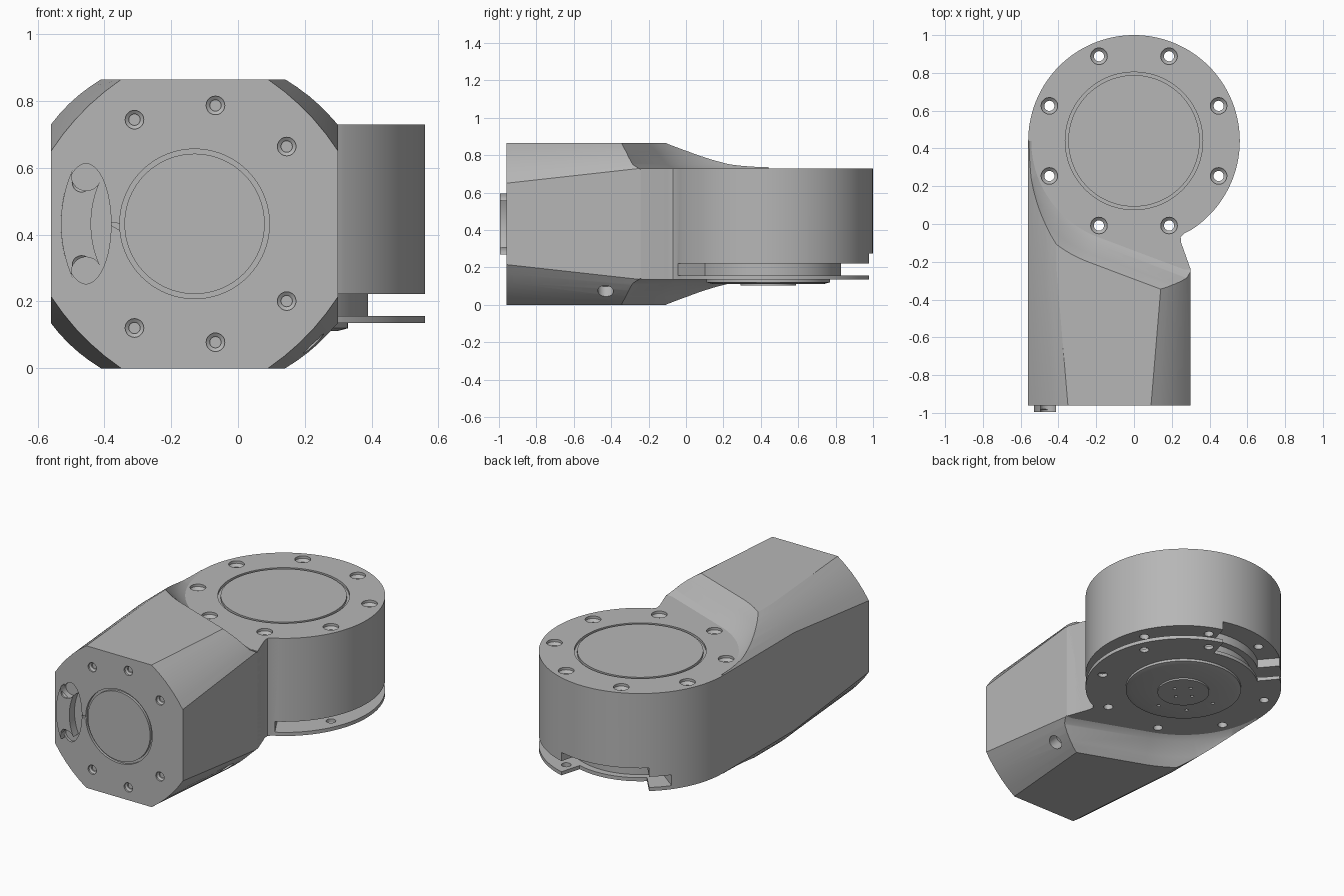
import bpy, bmesh
from math import cos, sin, radians, pi
from mathutils import Matrix, Vector

cube = bpy.data.objects.get("Cube")
if cube:
    bpy.data.objects.remove(cube, do_unlink=True)

grey = bpy.data.materials.new("satin_grey")
grey.use_nodes = True
GREY = (0.47, 0.47, 0.47, 1)
grey.diffuse_color = GREY
grey.node_tree.nodes["Principled BSDF"].inputs["Base Color"].default_value = GREY

HEIGHT = 0.865
LEFT, RIGHT, FRONT = -0.56, 0.30, -0.96
RADIUS = 0.56
AXIS = (0, 0.44)
LOW, HIGH = 0.135, 0.73
FACE = (-0.13, 0.4325)
# Local z of the front frame points out of the front face
FRONT_FRAME = Matrix.Translation((0, FRONT, 0)) @ Matrix.Rotation(pi / 2, 4, 'X')


def arc(center, r, a0, a1, n):
    angles = [radians(a0 + (a1 - a0) * i / n) for i in range(n + 1)]
    return [(center[0] + r * cos(a), center[1] + r * sin(a)) for a in angles]


def circle(center, r, n=32):
    return arc(center, r, 0, 360, n)[:-1]


def at(points, z):
    return [(x, y, z) for x, y in points]


def loft(bm, rings, closed=False, frame=Matrix()):
    """Skin equal rings of points; capped at the ends unless closed."""
    loops = [[bm.verts.new(frame @ Vector(p)) for p in ring] for ring in rings]
    pairs = list(zip(loops, loops[1:]))
    if closed:
        pairs.append((loops[-1], loops[0]))
    else:
        bm.faces.new(loops[0])
        bm.faces.new(loops[-1])
    for a, b in pairs:
        for i in range(len(a)):
            j = (i + 1) % len(a)
            bm.faces.new((a[i], a[j], b[j], b[i]))


def finish(name, bm):
    bmesh.ops.recalc_face_normals(bm, faces=bm.faces)
    mesh = bpy.data.meshes.new(name)
    bm.to_mesh(mesh)
    bm.free()
    mesh.materials.append(grey)
    obj = bpy.data.objects.new(name, mesh)
    bpy.context.collection.objects.link(obj)
    return obj


def solid(name, rings, closed=False, frame=Matrix()):
    bm = bmesh.new()
    loft(bm, rings, closed, frame)
    return finish(name, bm)


def prism(name, points, z0, z1, frame=Matrix()):
    return solid(name, [at(points, z0), at(points, z1)], frame=frame)


def lathe(center, profile, n=32):
    return [at(circle(center, r, n), z) for r, z in profile]


def groove(name, center, r0, r1, z0, z1, frame=Matrix()):
    profile = [(r0, z0), (r1, z0), (r1, z1), (r0, z1)]
    return solid(name, lathe(center, profile, 96), True, frame)


def sector(center, r0, r1, a0, a1, n=40):
    return arc(center, r0, a0, a1, n) + arc(center, r1, a1, a0, n)


def boolean(obj, tool, operation='DIFFERENCE'):
    bpy.ops.object.select_all(action='DESELECT')
    bpy.context.view_layer.objects.active = obj
    obj.select_set(True)
    mod = obj.modifiers.new("cut", 'BOOLEAN')
    mod.operation, mod.solver, mod.object = operation, 'EXACT', tool
    bpy.ops.object.modifier_apply(modifier=mod.name)


# Front block: octagonal section whose chamfers shrink towards the back
def section(y, dx, dz):
    ring = []
    for x, z, sx, sz, flip in ((RIGHT, HEIGHT, -1, -1, 0), (LEFT, HEIGHT, 1, -1, 1),
                               (LEFT, 0, 1, 1, 0), (RIGHT, 0, -1, 1, 1)):
        a, b = Vector((x, y, z + sz * dz)), Vector((x + sx * dx, y, z))
        if flip:
            a, b = b, a
        ctrl = ((a + b) / 2).lerp(Vector((x, y, z)), 0.2)
        for i in range(6):
            t = i / 5
            ring.append(a * (1 - t) ** 2 + ctrl * 2 * t * (1 - t) + b * t ** 2)
    return ring


block = solid("front_block", [section(FRONT, 0.21, 0.215), section(-0.24, 0.15, 0.135),
                              section(AXIS[1], 0.15, 0.135)])

# Drum with the neck that joins it to the block
neck = [(RIGHT, -0.24), (0.25, -0.1), (0.247, -0.07), (0.265, -0.05)]
rim = arc(AXIS, RADIUS, -57, 180, 120)
drum = prism("drum", neck + rim + [(LEFT, -0.24)], LOW, HIGH)

# Trim the block to the outline
outline = [(0.35, -1.1), (0.35, -0.24)] + neck + rim + [(-0.6, 0.44), (-0.6, -1.1)]
tools = [prism("outline_tool", outline, -0.1, 1)]
boolean(block, tools[0], 'INTERSECT')


# Sloped transitions above and below, flaring around the drum axis
def stadium(r):
    heading = radians(-20.6)
    end = (AXIS[0] + 2 * cos(heading), AXIS[1] + 2 * sin(heading))
    return arc(AXIS, r, 69.4, 249.4, 64) + arc(end, r, 249.4, 429.4, 8)


slope = [(0.725, 0.535), (0.75, 0.58), (0.82, 0.64), (HEIGHT, 0.685), (0.95, 0.76)]
for side in (0, 1):
    rings = [at(stadium(r), HEIGHT - z if side else z) for z, r in slope]
    tools.append(solid("slope_tool", rings))
    boolean(block, tools[-1])

# Drum cuts: screw holes, cap groove, cable slot, rear notch
bm = bmesh.new()
for k in range(8):
    spot = arc(AXIS, 0.485, 22.5 + 45 * k, 360, 1)[0]
    loft(bm, lathe(spot, [(0.027, 0.05), (0.027, 0.70), (0.044, 0.715), (0.044, 0.8)], 20))
shared = [finish("drum_hole_tool", bm),
          groove("cap_groove_tool", AXIS, 0.348, 0.364, 0.715, 0.8),
          prism("slot_tool", sector(AXIS, 0.39, 0.62, -60, 143), 0.157, 0.222),
          prism("notch_tool", sector(AXIS, 0.43, 0.62, 74, 130), 0.05, 0.275)]
for tool in shared:
    boolean(drum, tool)
    boolean(block, tool)
tools += shared

# Front face cuts: bean pocket, cap groove, index mark
pocket = [(-0.455 + 0.075 * cos(a), FACE[1] + 0.18 * sin(a))
          for a in [2 * pi * i / 48 for i in range(48)]]
mark = [(-0.38, 0.437), (-0.38, 0.428), (-0.352, 0.412), (-0.345, 0.432)]
face_cuts = [prism("pocket_tool", pocket, -0.015, 0.1, FRONT_FRAME),
             groove("face_groove_tool", FACE, 0.21, 0.224, -0.015, 0.1, FRONT_FRAME),
             prism("mark_tool", mark, -0.01, 0.1, FRONT_FRAME)]

# Raised bean-shaped plug
bean_shape = (arc(FACE, 0.31, 204, 156, 16)
              + arc(arc(FACE, 0.355, 156, 0, 1)[0], 0.045, -24, -204, 10)[1:-1]
              + arc(FACE, 0.40, 156, 204, 16)
              + arc(arc(FACE, 0.355, 204, 0, 1)[0], 0.045, 204, 24, 10)[1:-1])
bean = prism("bean_plug", bean_shape, -0.03, 0.035, FRONT_FRAME)

# Front screw holes; the pair at the left passes through the plug
for angles, top, target in (((40, 80, 120, -40, -80, -120), 0, block), ((160, 200), 0.035, bean)):
    bm = bmesh.new()
    for a in angles:
        spot = arc(FACE, 0.36, a, 0, 1)[0]
        profile = [(0.017, -0.025), (0.017, top - 0.018), (0.028, top - 0.01), (0.028, 0.1)]
        loft(bm, lathe(spot, profile, 20), frame=FRONT_FRAME)
    tools.append(finish("screw_tool", bm))
    boolean(target, tools[-1])

# Cable hole in the lower chamfer
tilt = Vector((1, 0, -1)).to_track_quat('Z', 'Y').to_matrix().to_4x4()
chamfer_frame = Matrix.Translation((0.23, -0.43, 0.07)) @ tilt
face_cuts.append(prism("cable_tool", circle((0, 0), 0.042), -0.08, 0.1, chamfer_frame))
for tool in face_cuts:
    boolean(block, tool)
tools += face_cuts

# Stepped hub under the drum with pin holes
hub_profile = [(0.33, 0.15), (0.33, 0.12), (0.3, 0.112), (0.148, 0.112), (0.148, 0.102)]
hub = solid("bottom_hub", lathe(AXIS, hub_profile, 96))
bm = bmesh.new()
for r, start, step, count in ((0.065, 0, 90, 4), (0.22, 0, 45, 3)):
    for k in range(count):
        spot = arc(AXIS, r, start + 180 + step * k, 0, 1)[0]
        loft(bm, lathe(spot, [(0.01, 0.05), (0.01, 0.13)], 12))
tools.append(finish("pin_tool", bm))
boolean(hub, tools[-1])

for tool in tools:
    bpy.data.objects.remove(tool, do_unlink=True)

# Smooth curved faces, keep edges crisp
bpy.ops.object.select_all(action='DESELECT')
for obj in (block, drum, bean, hub):
    obj.select_set(True)
bpy.context.view_layer.objects.active = block
bpy.ops.object.shade_smooth_by_angle(angle=radians(25))
